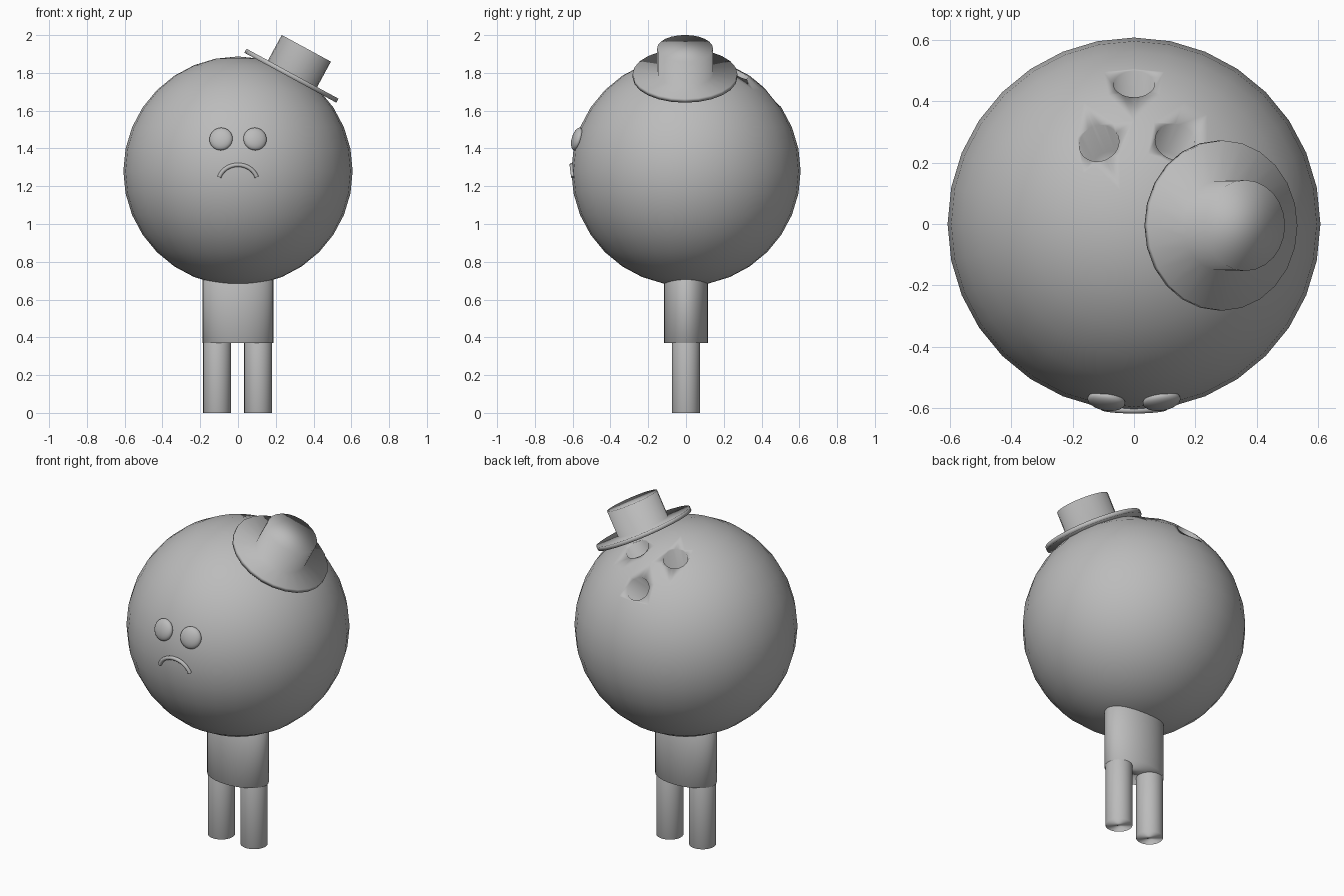
import bpy, math
from mathutils import Vector

cube = bpy.data.objects.get("Cube")
if cube:
    bpy.data.objects.remove(cube)

grey = bpy.data.materials.new("plain_grey")
grey.use_nodes = True
GREY = (0.5, 0.5, 0.5, 1)
grey.diffuse_color = GREY
grey.node_tree.nodes["Principled BSDF"].inputs["Base Color"].default_value = GREY

CENTRE = Vector((0, 0, 1.28))
RADIUS = 0.607


def finish(name):
    ob = bpy.context.object
    ob.name = name
    ob.data.materials.clear()
    ob.data.materials.append(grey)
    bpy.ops.object.shade_smooth()
    return ob


def ball(name, loc, scale, rot=(0, 0, 0)):
    bpy.ops.mesh.primitive_uv_sphere_add(segments=32, ring_count=16, radius=1,
                                         location=loc, rotation=rot)
    bpy.context.object.scale = scale
    return finish(name)


def cylinder(name, loc, scale, rot=(0, 0, 0)):
    bpy.ops.mesh.primitive_cylinder_add(vertices=32, radius=1, depth=1,
                                        location=loc, rotation=rot)
    bpy.context.object.scale = scale
    return finish(name)


def on_ball(x, other, axis):
    """Outward unit direction for a spot seen from the front or the top."""
    depth = math.sqrt(RADIUS ** 2 - x * x - other * other)
    v = (x, -depth, other) if axis == "front" else (x, other, depth)
    return Vector(v).normalized()


# Round body with three finger holes
body = ball("body", CENTRE, (RADIUS,) * 3)
for i, (x, y) in enumerate([(0, 0.46), (-0.115, 0.265), (0.135, 0.27)]):
    d = on_ball(x, y, "top")
    cutter = cylinder(f"hole_cutter_{i}", CENTRE + d * RADIUS, (0.066, 0.066, 0.4),
                      d.to_track_quat("Z", "Y").to_euler())
    mod = body.modifiers.new("finger_hole", "BOOLEAN")
    mod.operation = "DIFFERENCE"
    mod.solver = "EXACT"
    mod.object = cutter
    bpy.context.view_layer.objects.active = body
    bpy.ops.object.modifier_apply(modifier=mod.name)
    bpy.data.objects.remove(cutter)

# Oval hips and two legs
cylinder("hips", (0, 0, 0.56), (0.188, 0.116, 0.38))
for side, x in (("left", 0.107), ("right", -0.11)):
    cylinder(f"{side}_leg", (x, 0, 0.19), (0.074, 0.074, 0.38))

# Flattened eyes lying on the body
for side, x in (("left", 0.09), ("right", -0.09)):
    d = on_ball(x, 0.17, "front")
    ball(f"{side}_eye", CENTRE + d * RADIUS, (0.062, 0.062, 0.028),
         d.to_track_quat("Z", "Y").to_euler())

# Frowning mouth: a tube bent along the body surface
curve = bpy.data.curves.new("mouth", "CURVE")
curve.dimensions = "3D"
curve.bevel_depth = 0.011
curve.bevel_resolution = 3
curve.use_fill_caps = True
spline = curve.splines.new("POLY")
STEPS = 16
spline.points.add(STEPS)
for i, p in enumerate(spline.points):
    a = math.radians(18 + 144 * i / STEPS)
    d = on_ball(0.104 * math.cos(a), 0.093 * math.sin(a) - 0.06, "front")
    p.co = (*(CENTRE + d * RADIUS), 1)
mouth = bpy.data.objects.new("mouth", curve)
bpy.context.collection.objects.link(mouth)
bpy.ops.object.select_all(action="DESELECT")
mouth.select_set(True)
bpy.context.view_layer.objects.active = mouth
bpy.ops.object.convert(target="MESH")
finish("mouth")

# Tilted hat, one continuous surface spun from a profile
profile = [(0.277, -0.012), (0.277, 0.012), (0.148, 0.012), (0.148, 0.165)]
SIDES = 24
verts = [(r * math.cos(2 * math.pi * k / SIDES), r * math.sin(2 * math.pi * k / SIDES), z)
         for r, z in profile for k in range(SIDES)]
faces = [tuple(reversed(range(SIDES))),
         tuple(range(SIDES * (len(profile) - 1), SIDES * len(profile)))]
for row in range(len(profile) - 1):
    for k in range(SIDES):
        n = (k + 1) % SIDES
        a, b = row * SIDES, (row + 1) * SIDES
        faces.append((a + k, a + n, b + n, b + k))
mesh = bpy.data.meshes.new("hat")
mesh.from_pydata(verts, [], faces)
hat = bpy.data.objects.new("hat", mesh)
bpy.context.collection.objects.link(hat)
hat.location = (0.283, -0.005, 1.785)
hat.rotation_euler = (0, math.radians(28.5), 0)
bpy.ops.object.select_all(action="DESELECT")
hat.select_set(True)
bpy.context.view_layer.objects.active = hat
finish("hat")
